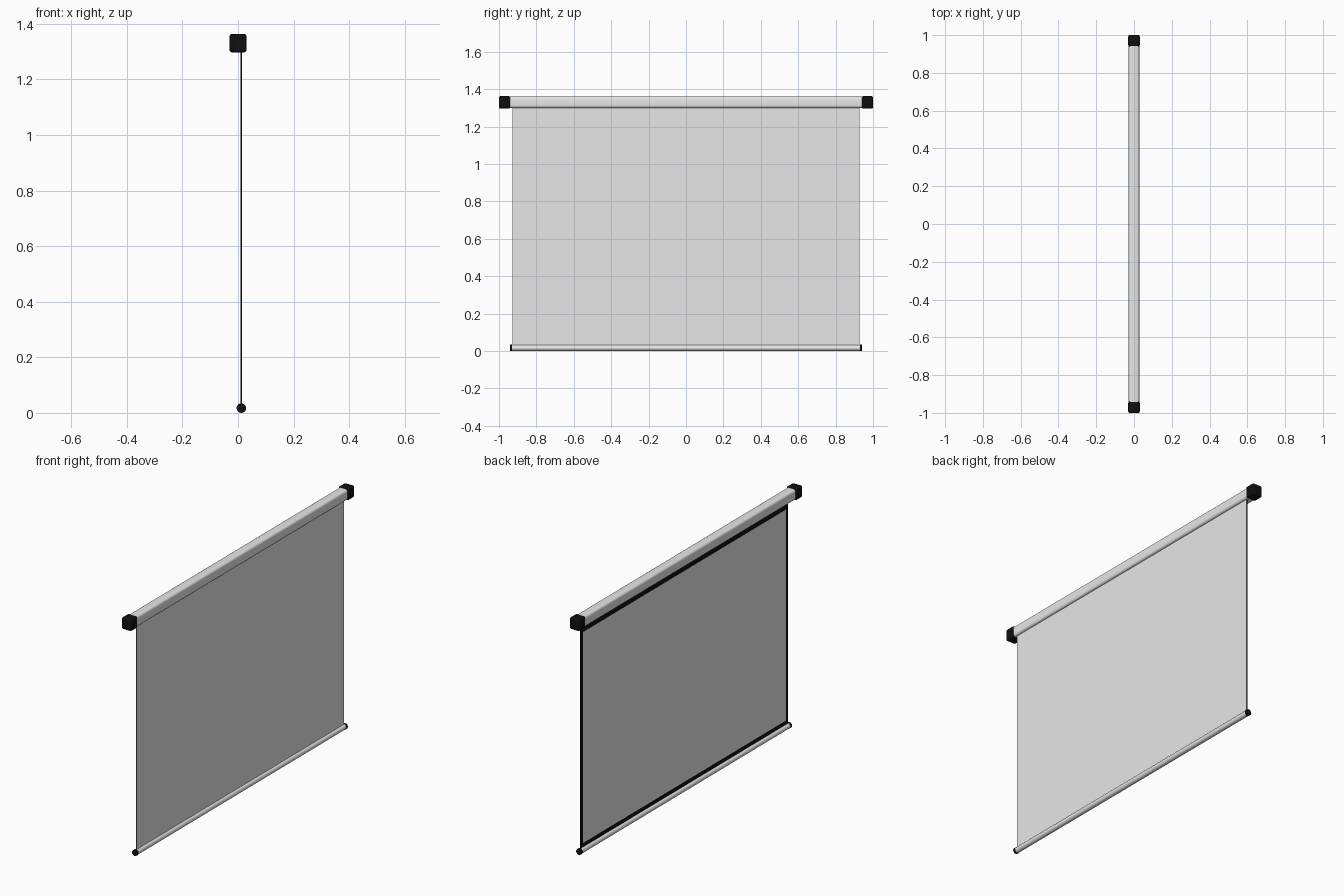
import bpy, bmesh, math
from mathutils import Matrix, Vector

default = bpy.data.objects.get("Cube")
if default:
    bpy.data.objects.remove(default, do_unlink=True)


def material(name, rgb, rough=0.5):
    m = bpy.data.materials.new(name)
    m.use_nodes = True
    m.diffuse_color = (*rgb, 1)
    node = m.node_tree.nodes["Principled BSDF"]
    node.inputs["Base Color"].default_value = (*rgb, 1)
    node.inputs["Roughness"].default_value = rough
    return m


WHITE = material("white", (0.8, 0.8, 0.8))
BLACK = material("black", (0.005, 0.005, 0.005))


def add(name, bm, *mats, smooth=True):
    mesh = bpy.data.meshes.new(name)
    bm.to_mesh(mesh)
    bm.free()
    obj = bpy.data.objects.new(name, mesh)
    bpy.context.collection.objects.link(obj)
    for m in mats:
        mesh.materials.append(m)
    if smooth:
        bpy.ops.object.select_all(action="DESELECT")
        obj.select_set(True)
        bpy.context.view_layer.objects.active = obj
        bpy.ops.object.shade_smooth_by_angle(angle=math.radians(40))
    return obj


def box(size, centre):
    bm = bmesh.new()
    bmesh.ops.create_cube(bm, size=1)
    bmesh.ops.scale(bm, vec=size, verts=bm.verts)
    bmesh.ops.translate(bm, vec=centre, verts=bm.verts)
    return bm


def rod(radius, length, centre):
    bm = bmesh.new()
    turn = Matrix.Translation(centre) @ Matrix.Rotation(math.pi / 2, 4, "X")
    bmesh.ops.create_cone(bm, cap_ends=True, segments=32, radius1=radius,
                          radius2=radius, depth=length, matrix=turn)
    return bm


def bevel(bm, edges, width):
    bmesh.ops.bevel(bm, geom=edges, offset=width, segments=4, profile=0.5, affect="EDGES")


CASE_Z, SHEET_X, BAR_Z = 1.33, 0.012, 0.017

# Roller casing with long edges rounded
bm = box((0.056, 1.89, 0.06), (0, 0, CASE_Z))
bevel(bm, [e for e in bm.edges if abs(e.verts[0].co.y - e.verts[1].co.y) > 1], 0.013)
add("casing", bm, WHITE)

# Hanging sheet: black rim and thin edges, with a black border on its back
bm = box((0.005, 1.856, 1.29), (SHEET_X, 0, 0.665))
back = [f for f in bm.faces if f.normal.x < -0.9]
bmesh.ops.inset_region(bm, faces=back, thickness=0.027)
for v in back[0].verts:
    v.co.z = 1.25 if v.co.z > 0.6 else 0.055
for f in bm.faces:
    f.material_index = 0 if f.normal.x > 0.9 or f in back else 1
add("sheet", bm, WHITE, BLACK, smooth=False)

# Weighted bottom bar
add("bottom_bar", rod(0.0155, 1.865, (SHEET_X, 0, BAR_Z)), WHITE)

# End caps on both sides
for side, label in ((-1, "front"), (1, "back")):
    bm = box((0.061, 0.06, 0.066), (0, side * 0.97, CASE_Z))
    bevel(bm, bm.edges[:], 0.008)
    add(label + "_casing_cap", bm, BLACK)
    add(label + "_bar_cap", rod(0.017, 0.012, (SHEET_X, side * 0.936, BAR_Z)), BLACK)
